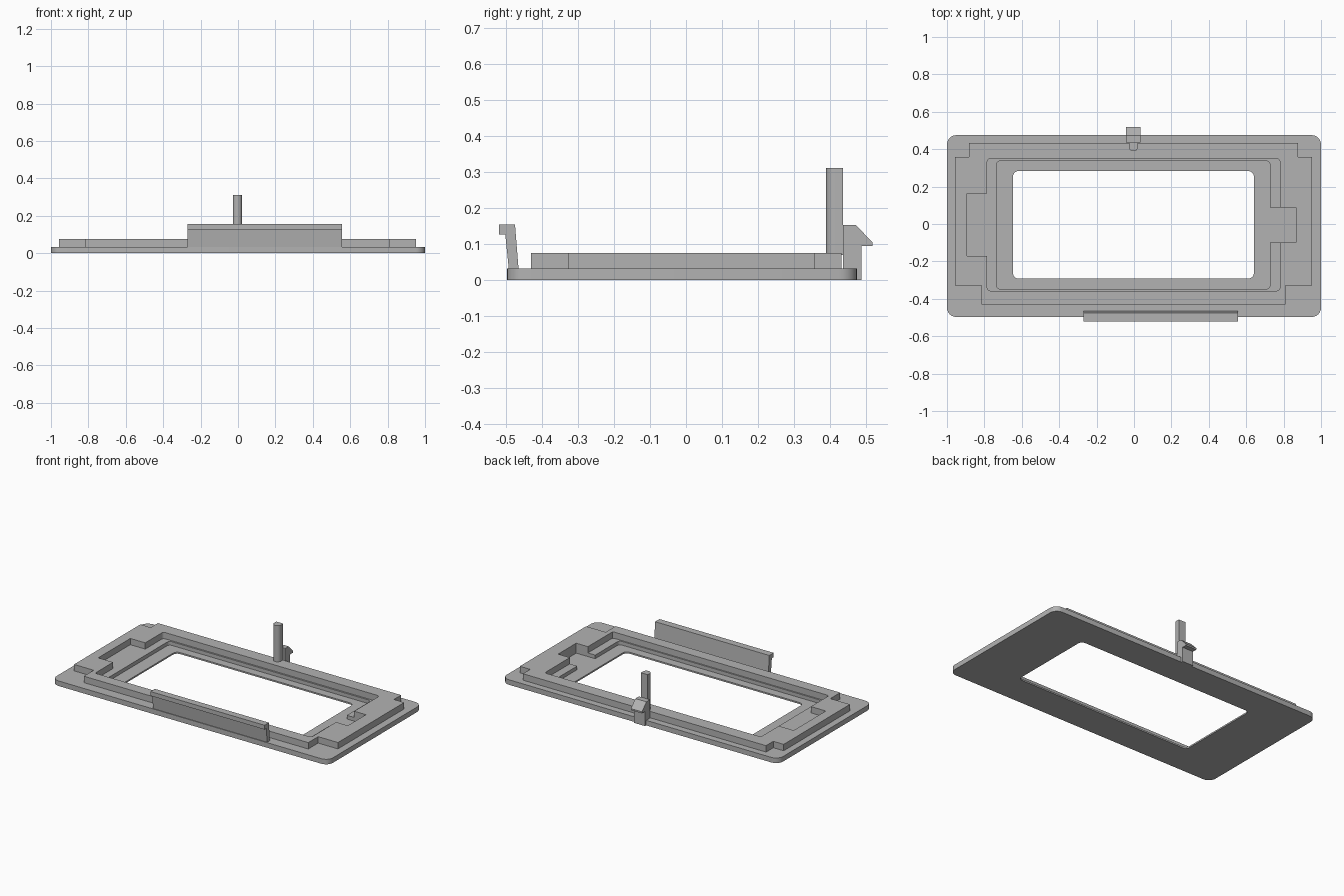
import bpy, bmesh
from math import sin, cos, pi
from mathutils import Vector

if "Cube" in bpy.data.objects:
    bpy.data.objects.remove(bpy.data.objects["Cube"], do_unlink=True)

grey = bpy.data.materials.new("plain grey")
grey.use_nodes = True
COLOUR = (0.45, 0.45, 0.45, 1)
grey.diffuse_color = COLOUR
grey.node_tree.nodes["Principled BSDF"].inputs["Base Color"].default_value = COLOUR


def prism(name, points, low, high, axis="z"):
    """Extrude an outline along z, or a (y, z) profile along x."""
    place = (lambda p, t: (p[0], p[1], t)) if axis == "z" else (lambda p, t: (t, p[0], p[1]))
    bm = bmesh.new()
    face = bm.faces.new([bm.verts.new(place(p, low)) for p in points])
    top = bmesh.ops.extrude_face_region(bm, geom=[face])["geom"]
    shift = Vector(place((0, 0), high - low))
    bmesh.ops.translate(bm, vec=shift, verts=[v for v in top if isinstance(v, bmesh.types.BMVert)])
    bmesh.ops.recalc_face_normals(bm, faces=bm.faces)
    mesh = bpy.data.meshes.new(name)
    bm.to_mesh(mesh)
    bm.free()
    mesh.materials.append(grey)
    obj = bpy.data.objects.new(name, mesh)
    bpy.context.collection.objects.link(obj)
    return obj


def rounded(x0, x1, y0, y1, r, steps=6):
    """Rectangle outline with rounded corners."""
    pts = []
    corners = [(x1 - r, y1 - r), (x0 + r, y1 - r), (x0 + r, y0 + r), (x1 - r, y0 + r)]
    for k, (cx, cy) in enumerate(corners):
        for i in range(steps + 1):
            a = pi / 2 * (k + i / steps)
            pts.append((cx + r * cos(a), cy + r * sin(a)))
    return pts


def rectangle(x0, x1, y0, y1):
    return [(x0, y0), (x1, y0), (x1, y1), (x0, y1)]


def combine(target, tool, operation):
    """Apply a boolean and drop the tool."""
    mod = target.modifiers.new("join", "BOOLEAN")
    mod.operation, mod.solver, mod.object = operation, "EXACT", tool
    bpy.context.view_layer.objects.active = target
    bpy.ops.object.modifier_apply(modifier=mod.name)
    bpy.data.objects.remove(tool, do_unlink=True)


# Base plate with the stepped rim on top
PLATE, RIM, LEDGE, FLOOR = 0.033, 0.075, 0.034, 0.01
frame = prism("frame", rounded(-1, 1, -0.497, 0.475, 0.05), 0, PLATE)
rim_outline = [(-0.815, -0.43), (0.81, -0.43), (0.81, -0.328), (0.953, -0.328),
               (0.953, 0.357), (0.878, 0.357), (0.878, 0.432), (-0.882, 0.432),
               (-0.882, 0.357), (-0.957, 0.357), (-0.957, -0.328), (-0.815, -0.328)]
combine(frame, prism("rim", rim_outline, PLATE / 2, RIM), "UNION")

# Upper recess with side pocket, lower recess with side slot, then the window
cuts = [(rounded(-0.785, 0.78, -0.357, 0.348, 0.015, 3), LEDGE),
        (rectangle(-0.893, -0.7, -0.17, 0.162), LEDGE),
        (rounded(-0.735, 0.727, -0.348, 0.337, 0.02, 4), FLOOR),
        (rectangle(0.6, 0.865, -0.1, 0.087), FLOOR),
        (rounded(-0.647, 0.641, -0.292, 0.283, 0.03), -0.1)]
for outline, depth in cuts:
    combine(frame, prism("cutter", outline, depth, 0.2), "DIFFERENCE")

# Leaning front lip with an overhanging top edge
lip = [(-0.492, 0.03), (-0.465, 0.03), (-0.475, 0.155),
       (-0.52, 0.155), (-0.52, 0.127), (-0.502, 0.127)]
prism("front_lip", lip, -0.27, 0.556, "x")

# Barbed catch at the back
barb = [(0.436, 0), (0.487, 0), (0.487, 0.095), (0.518, 0.095),
        (0.518, 0.105), (0.472, 0.153), (0.436, 0.153)]
prism("back_catch", barb, -0.044, 0.036, "x")

# Upright post, flat at the back and rounded at the front
R, CX, CY = 0.025, -0.003, 0.414
arc = [(CX + R * cos(pi + pi * i / 12), CY + R * sin(pi + pi * i / 12)) for i in range(13)]
post = prism("back_post", arc + [(CX + R, 0.436), (CX - R, 0.436)], RIM - 0.005, 0.312)

# Smooth the curved walls, keep the edges sharp
for obj in (frame, post):
    bpy.ops.object.select_all(action="DESELECT")
    obj.select_set(True)
    bpy.context.view_layer.objects.active = obj
    bpy.ops.object.shade_smooth_by_angle(angle=pi / 6)
